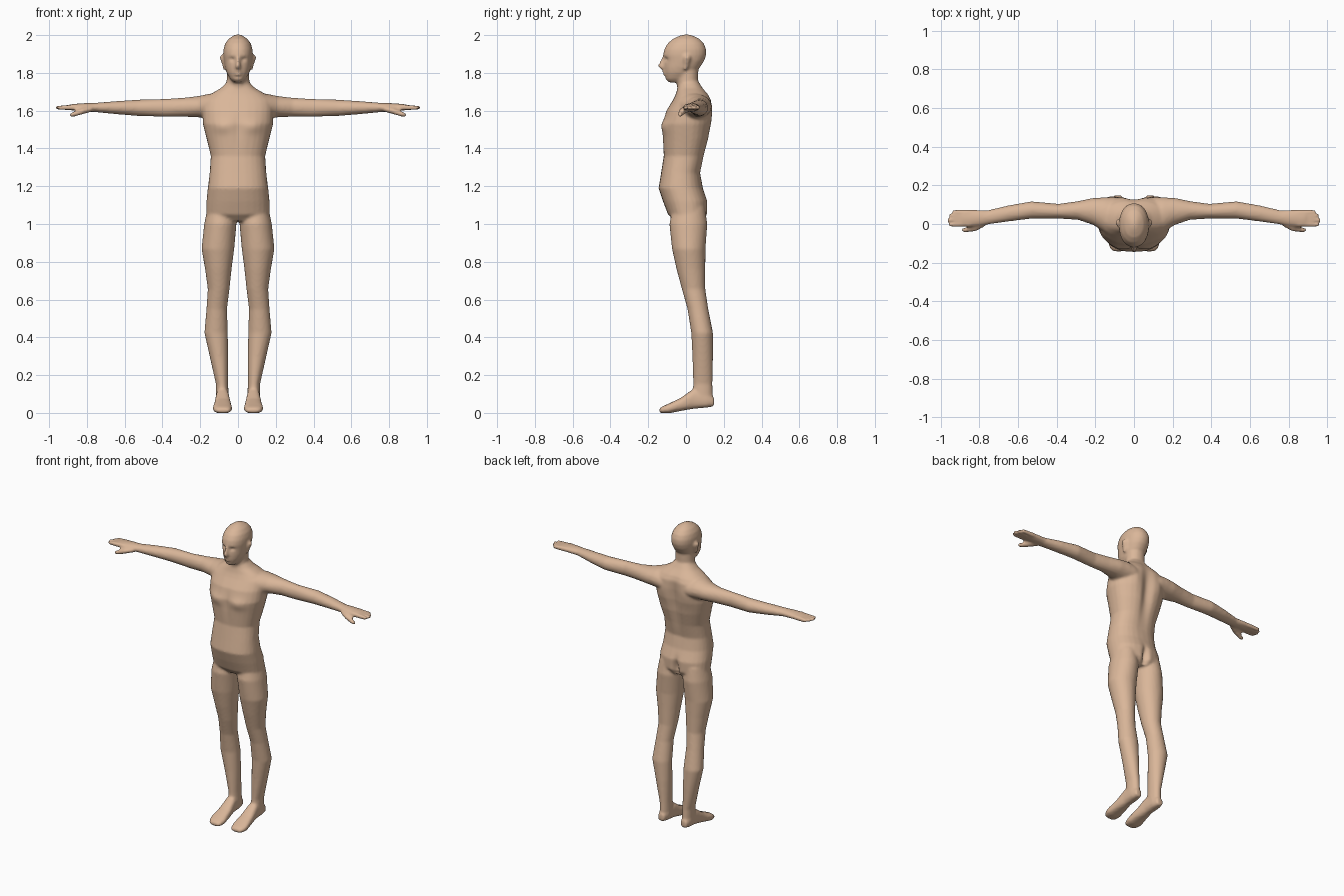
import bpy, bmesh, math

skin = bpy.data.materials.new("skin")
skin.diffuse_color = (0.70, 0.47, 0.32, 1)
bm = bmesh.new()
N = 28


def loft(axis, rows, power=2.0, mirror=False):
    """Skin a tube through rows (t, a0, a1, b0, b1); a, b are extents on the other two axes."""
    for sx in ((1, -1) if mirror else (1,)):
        rings = []
        for t, a0, a1, b0, b1 in rows:
            ring = []
            for i in range(N):
                w = 2 * math.pi * i / N
                c, s = math.cos(w), math.sin(w)
                a = (a0 + a1) / 2 + (a1 - a0) / 2 * math.copysign(abs(c) ** (2 / power), c)
                b = (b0 + b1) / 2 + (b1 - b0) / 2 * math.copysign(abs(s) ** (2 / power), s)
                x, y, z = {'x': (t, a, b), 'y': (a, t, b), 'z': (a, b, t)}[axis]
                ring.append(bm.verts.new((x * sx, y, z)))
            rings.append(ring)
        for p, q in zip(rings, rings[1:]):
            for i in range(N):
                j = (i + 1) % N
                bm.faces.new((p[i], p[j], q[j], q[i]))
        bm.faces.new(rings[0][::-1])
        bm.faces.new(rings[-1])


def centred(rows):
    """(z, front, back, half width) -> loft rows symmetric in x."""
    return [(z, -h, h, f, b) for z, f, b, h in rows]


# torso
loft('z', centred([
    (1.015, -.06, .09, .10), (1.05, -.095, .113, .168), (1.12, -.122, .115, .167),
    (1.19, -.145, .09, .16), (1.27, -.132, .077, .15), (1.36, -.118, .098, .144),
    (1.45, -.124, .123, .166), (1.53, -.126, .135, .186), (1.60, -.105, .137, .188),
    (1.655, -.07, .135, .185), (1.685, -.055, .12, .15), (1.72, -.045, .09, .09),
    (1.75, -.04, .07, .06)]), 2.3)
# neck
loft('z', centred([(1.60, -.03, .12, .07), (1.69, -.042, .09, .064),
                   (1.75, -.05, .066, .06), (1.84, -.05, .066, .058)]))
# head
loft('z', centred([
    (1.75, -.092, -.0, .024), (1.768, -.110, .03, .042), (1.80, -.115, .05, .06),
    (1.83, -.117, .075, .069), (1.865, -.115, .097, .075), (1.895, -.121, .107, .078),
    (1.925, -.115, .107, .077), (1.955, -.098, .095, .068), (1.98, -.07, .072, .05),
    (1.995, -.038, .042, .028), (2.003, -.012, .015, .01)]), 2.15)
# nose and lips
loft('z', centred([(1.89, -.122, -.08, .008), (1.838, -.150, -.08, .014),
                   (1.826, -.142, -.08, .018), (1.818, -.115, -.08, .012)]))
loft('z', centred([(1.786, -.115, -.08, .016), (1.793, -.125, -.08, .022),
                   (1.806, -.127, -.08, .022), (1.813, -.115, -.08, .014)]))
# ears
loft('z', [(1.818, .06, .078, -.012, .005), (1.85, .06, .086, -.014, .018),
           (1.88, .06, .097, -.014, .026), (1.896, .06, .09, -.006, .018)], mirror=True)
# legs
loft('z', [
    (1.09, .02, .160, -.07, .10), (1.0, .008, .179, -.088, .113), (.868, .02, .193, -.074, .103),
    (.76, .034, .174, -.05, .102), (.656, .045, .160, -.022, .102), (.55, .058, .167, .008, .118),
    (.423, .054, .178, .028, .143), (.30, .052, .15, .034, .143), (.153, .052, .117, .038, .14),
    (.10, .05, .116, .035, .142), (.05, .05, .115, .04, .142)], mirror=True)
# feet
loft('y', [
    (.148, .062, .105, .035, .08), (.11, .05, .116, .028, .11), (.04, .047, .117, .022, .128),
    (-.03, .037, .126, .01, .078), (-.09, .031, .134, -.002, .05),
    (-.125, .036, .126, -.002, .034), (-.142, .05, .105, .002, .022)], 2.6, mirror=True)
# arms with palms
loft('x', [
    (.08, -.05, .13, 1.55, 1.69), (.15, -.045, .137, 1.555, 1.69), (.21, -.005, .135, 1.565, 1.677),
    (.29, .022, .118, 1.568, 1.668), (.39, .028, .104, 1.568, 1.662), (.53, .028, .117, 1.572, 1.658),
    (.65, .013, .096, 1.582, 1.65), (.76, -.003, .07, 1.593, 1.641), (.81, -.012, .073, 1.595, 1.64),
    (.87, -.016, .074, 1.60, 1.636), (.89, -.012, .07, 1.603, 1.633)], mirror=True)
# fingers
for tip, y0, y1 in ((.94, .062, .064), (.957, .04, .044), (.968, .018, .021), (.96, -.004, -.004)):
    loft('x', [(.85, y0 - .012, y0 + .012, 1.603, 1.633), (.91, y0 - .011, y0 + .011, 1.603, 1.63),
               (tip - .008, y1 - .01, y1 + .01, 1.606, 1.626),
               (tip, y1 - .007, y1 + .007, 1.61, 1.622)], mirror=True)
# thumbs
loft('x', [(.77, -.012, .03, 1.595, 1.625), (.82, -.038, .005, 1.582, 1.615),
           (.87, -.044, -.018, 1.567, 1.596), (.892, -.04, -.024, 1.565, 1.585)], mirror=True)

bmesh.ops.recalc_face_normals(bm, faces=bm.faces)
mesh = bpy.data.meshes.new("body")
bm.to_mesh(mesh)
bm.free()
body = bpy.data.objects.new("body", mesh)
bpy.context.collection.objects.link(body)
bpy.context.view_layer.objects.active = body
body.select_set(True)

# fuse all parts into one skin
fuse = body.modifiers.new("fuse", 'REMESH')
fuse.mode = 'VOXEL'
fuse.voxel_size = 0.0085
soft = body.modifiers.new("soften", 'SMOOTH')
soft.factor = 0.5
soft.iterations = 3
for name in ("fuse", "soften"):
    bpy.ops.object.modifier_apply(modifier=name)

# surface relief: (side, x, z, x radius, z radius, push along y)
RELIEF = [
    (-1, .031, 1.872, .016, .010, .012),    # eye sockets
    (-1, 0, 1.799, .022, .004, .005),       # mouth line
    (-1, 0, 1.778, .03, .006, .004),        # chin crease
    (-1, .085, 1.515, .05, .035, -.012),    # chest muscles
    (-1, 0, 1.50, .02, .09, .006),          # breastbone
    (1, 0, 1.50, .035, .16, -.022),         # spine groove
    (1, .095, 1.58, .045, .07, .010),       # shoulder blades
    (1, 0, 1.06, .018, .06, -.03),          # seat cleft
]
mesh = body.data
points = [(v.co.copy(), v.normal.y) for v in mesh.vertices]
moved = []
for co, ny in points:
    if co.z > 0.95 and abs(co.x) < 0.2:
        for side, px, pz, rx, rz, push in RELIEF:
            if side * ny > 0:
                co.y += push * abs(ny) * math.exp(
                    -((abs(co.x) - px) / rx) ** 2 - ((co.z - pz) / rz) ** 2)
    moved.extend(co)
mesh.vertices.foreach_set("co", moved)
mesh.update()

mesh.materials.clear()
mesh.materials.append(skin)
mesh.polygons.foreach_set("material_index", [0] * len(mesh.polygons))
bpy.ops.object.shade_smooth()
